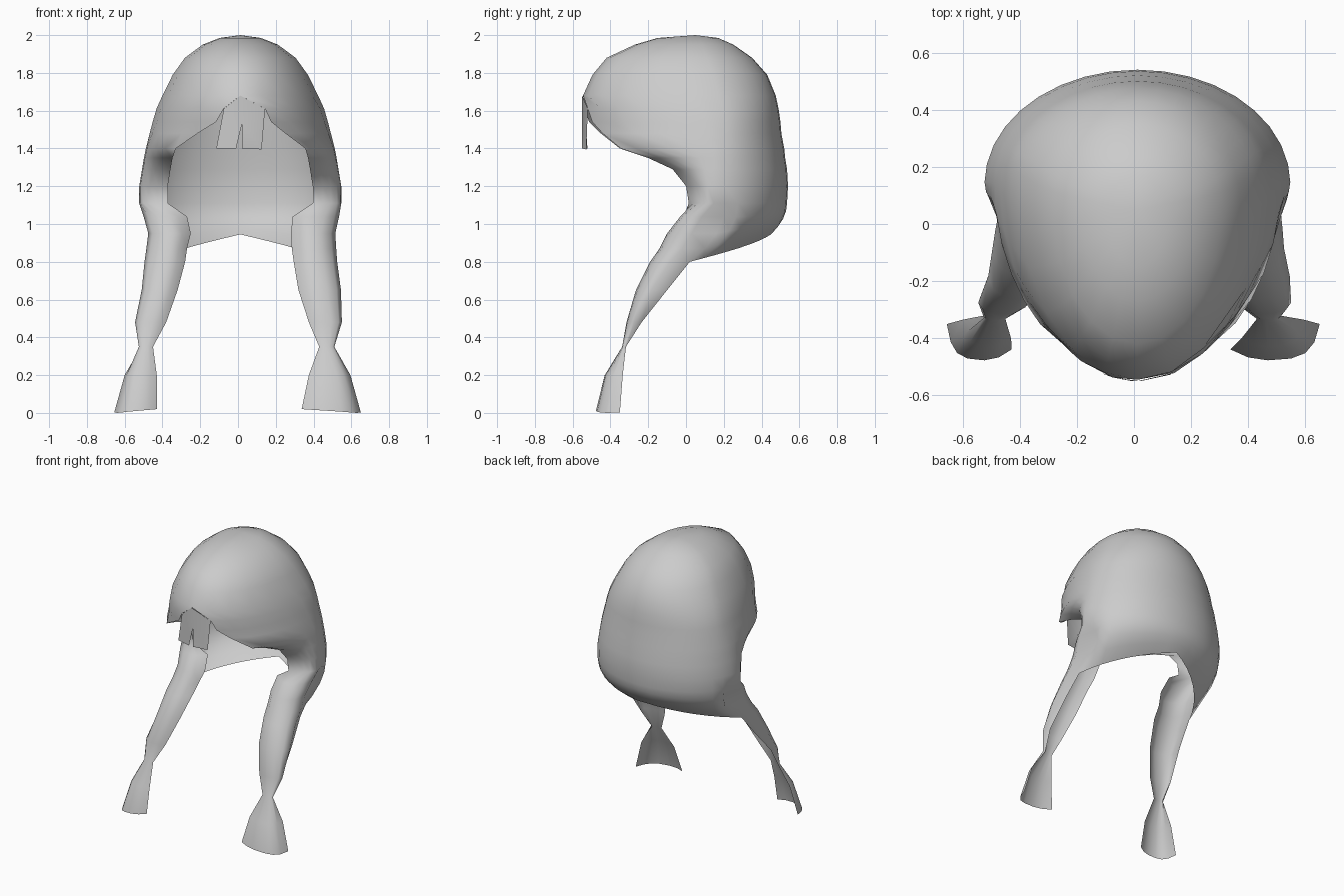
import bpy, bmesh, math

if "Cube" in bpy.data.objects:
    bpy.data.objects.remove(bpy.data.objects["Cube"])

CX = 0.012          # centre line of the cap
K, N = 6, 14        # columns: K across each side lock, N from front to back
CORNER = math.radians(100)

hair = bpy.data.materials.new("hair_grey")
hair.diffuse_color = (0.6, 0.6, 0.6, 1)
hair.use_nodes = True
hair.node_tree.nodes["Principled BSDF"].inputs["Base Color"].default_value = hair.diffuse_color

# cap rings: z, half width, centre y, front length, back length, gap angle left, right
RINGS = [
    (2.00, 0.00, 0.05, 0.00, 0.00, 0, 0),
    (1.985, 0.11, 0.05, 0.20, 0.12, 0, 0),
    (1.95, 0.20, 0.05, 0.32, 0.20, 0, 0),
    (1.88, 0.295, 0.06, 0.48, 0.29, 0, 0),
    (1.79, 0.36, 0.08, 0.575, 0.35, 0, 0),
    (1.68, 0.415, 0.11, 0.655, 0.365, 0, 0),
    (1.61, 0.445, 0.13, 0.68, 0.36, 0.20, 0.30),
    (1.54, 0.465, 0.14, 0.68, 0.36, 0.28, 0.36),
    (1.48, 0.48, 0.14, 0.67, 0.365, 0.49, 0.52),
    (1.40, 0.50, 0.14, 0.67, 0.38, 0.75, 0.76),
    (1.35, 0.51, 0.14, 0.48, 0.385, 0.78, 0.78),
    (1.29, 0.52, 0.14, 0.30, 0.395, 0.79, 0.79),
    (1.20, 0.535, 0.14, 0.20, 0.40, 0.80, 0.80),
    (1.11, 0.535, 0.14, 0.18, 0.395, 0.80, 0.80),
]
# side locks: z, front y, back y, (inner x, outer x) left, right
LOCKS = [
    (1.04, -0.03, 0.20, (0.27, 0.50), (0.29, 0.535)),
    (0.95, -0.10, 0.16, (0.25, 0.475), (0.28, 0.515)),
    (0.87, -0.14, 0.10, (0.27, 0.485), (0.285, 0.52)),
    (0.80, -0.19, 0.02, (0.28, 0.495), (0.295, 0.525)),
    (0.65, -0.265, -0.10, (0.32, 0.51), (0.32, 0.545)),
    (0.48, -0.315, -0.235, (0.38, 0.545), (0.375, 0.55)),
    (0.35, -0.338, -0.318, (0.45, 0.525), (0.43, 0.51)),
    (0.20, -0.43, -0.335, (0.43, 0.60), (0.375, 0.595)),
    (0.02, -0.477, -0.35, (0.428, 0.655), (0.337, 0.65)),
]
ARC_X = [0, 0.2, 0.42, 0.68, 0.9, 1.0, 0.84]
ARC_Y = [0.3, 0.08, 0, 0.05, 0.2, 0.5, 1.0]
HEM_ROWS = 4        # lock rows that still join the nape


def ring_row(ring, side):
    z, w, yc, f, b, gl, gr = ring
    gap = gr if side > 0 else gl
    row = []
    for c in range(N + 1):
        if c <= K:
            a = gap + (CORNER - gap) * c / K
        else:
            a = CORNER + (math.pi - CORNER) * (c - K) / (N - K)
        length = f if math.cos(a) > 0 else b
        row.append((CX + side * w * math.sin(a), yc - length * math.cos(a), z))
    return row


def lock_row(lock, side):
    z, yf, yb, left, right = lock
    xi, xo = right if side > 0 else left
    row = []
    for i in range(K + 1):
        fx = 1.0 if z < 0.3 and i == K else ARC_X[i]
        if z < 0.3 and i in (4, 5):
            fx -= 0.06
        zz = z - (0.02 * ARC_X[i] if z < 0.1 else 0)
        row.append((side * (xi + (xo - xi) * fx), yf + (yb - yf) * ARC_Y[i], zz))
    return row


def nape_points(top, corner, t):
    """Curl the back of the cap inward down to the hem."""
    out = []
    for c in range(K + 1, N + 1):
        v = (c - K) / (N - K)
        a = v * math.pi / 2
        hx = CX + (corner[0] - CX) * (0.5 * math.cos(a) + 0.5 * (1 - v))
        hy = corner[1] + (0.45 - corner[1]) * (0.5 * math.sin(a) + 0.5 * v)
        hz = corner[2] + (0.945 - corner[2]) * v
        p = top[c]
        s = t ** 2
        out.append((p[0] + (hx - p[0]) * s, p[1] + (hy - p[1]) * s, p[2] + (hz - p[2]) * t))
    return out


def build(name, bm):
    bmesh.ops.remove_doubles(bm, verts=bm.verts, dist=0.0005)
    for f in bm.faces:
        f.smooth = True
    me = bpy.data.meshes.new(name)
    bm.to_mesh(me)
    bm.free()
    me.materials.append(hair)
    ob = bpy.data.objects.new(name, me)
    bpy.context.collection.objects.link(ob)
    return ob


# cap with both side locks, one continuous sheet
bm = bmesh.new()
for side in (1, -1):
    rows = [ring_row(r, side) for r in RINGS]
    top = rows[-1]
    corner = lock_row(LOCKS[HEM_ROWS - 1], side)[K]
    for j, lock in enumerate(LOCKS):
        row = lock_row(lock, side)
        if j < HEM_ROWS:
            row += nape_points(top, corner, (j + 1) / HEM_ROWS)
        rows.append(row)
    grid = [[bm.verts.new(p) for p in row] for row in rows]
    for r0, r1 in zip(grid, grid[1:]):
        for c in range(min(len(r0), len(r1)) - 1):
            quad = [r0[c], r1[c], r1[c + 1], r0[c + 1]]
            bm.faces.new(quad if side > 0 else quad[::-1])
build("hair_cap", bm)

# fringe: two tapered strips closing the gap above the forehead
FRINGE = [
    [(CX, 1.68), (-0.075, 1.61), (-0.115, 1.40), (-0.01, 1.40), (0.022, 1.535)],
    [(CX, 1.68), (0.022, 1.535), (0.022, 1.40), (0.125, 1.395), (0.143, 1.61)],
]
bm = bmesh.new()
for outline in FRINGE:
    bm.faces.new([bm.verts.new((x, 0.13 - 0.68 * math.sqrt(1 - ((x - CX) / 0.445) ** 2), z))
                  for x, z in outline])
build("fringe", bm)
